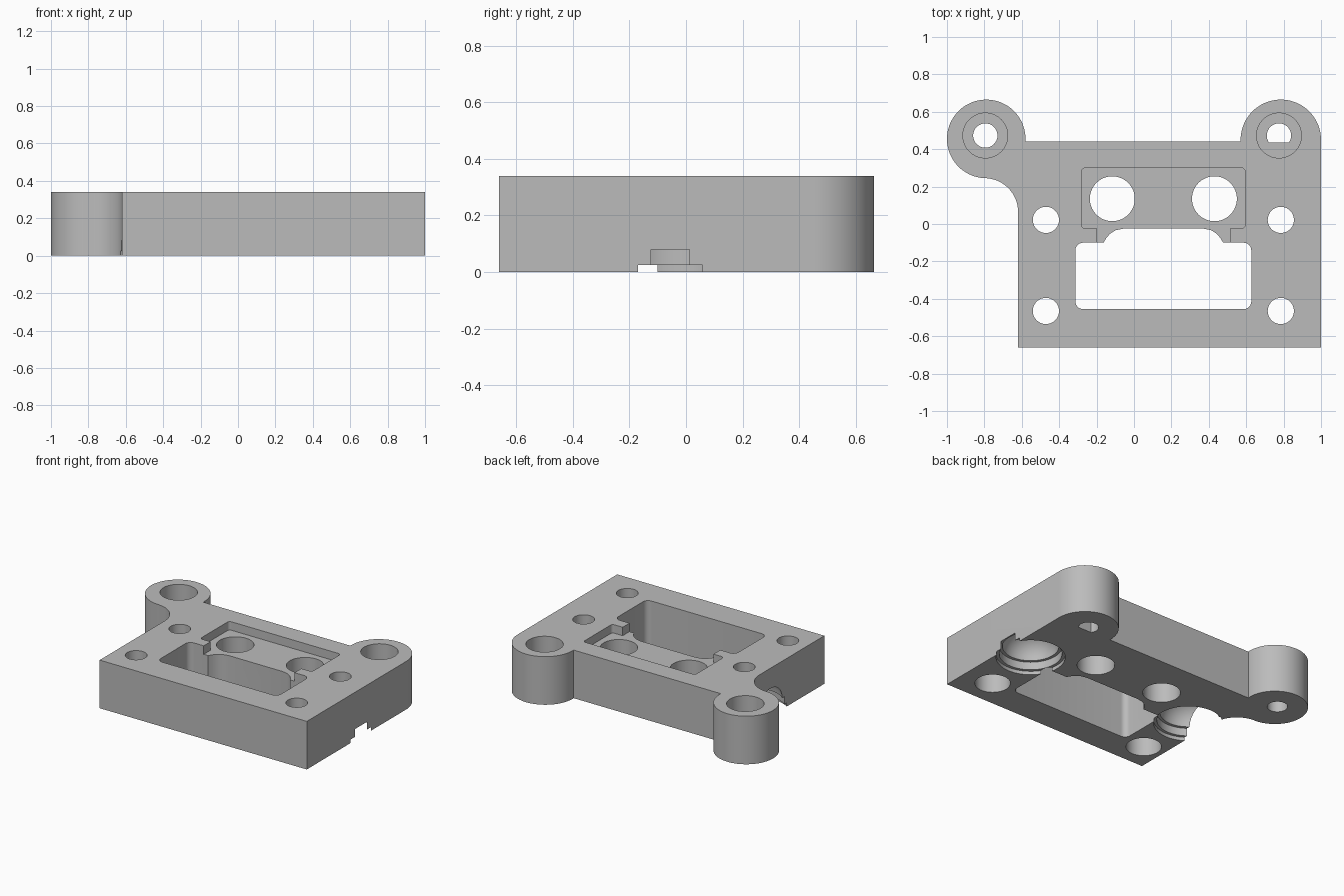
import bpy, bmesh
from math import cos, sin, radians

if "Cube" in bpy.data.objects:
    bpy.data.objects.remove(bpy.data.objects["Cube"], do_unlink=True)

H = 0.34      # plate thickness
MID = 0.157   # symmetry line of the window and screw pattern
E = 0.02      # cutter overshoot

grey = bpy.data.materials.new("plain grey")
grey.use_nodes = True
grey.diffuse_color = (0.5, 0.5, 0.5, 1)
grey.node_tree.nodes["Principled BSDF"].inputs["Base Color"].default_value = (0.5, 0.5, 0.5, 1)


def arc(x, y, r, a, b, n=24):
    angles = [radians(a + (b - a) * i / n) for i in range(n + 1)]
    return [(x + r * cos(t), y + r * sin(t)) for t in angles]


def stack(name, rings):
    """Solid from matching closed rings listed from bottom to top."""
    bm = bmesh.new()
    loops = [[bm.verts.new(p) for p in ring] for ring in rings]
    n = len(loops[0])
    bm.faces.new(loops[0][::-1])
    bm.faces.new(loops[-1])
    for lo, hi in zip(loops, loops[1:]):
        for i in range(n):
            j = (i + 1) % n
            bm.faces.new((lo[i], lo[j], hi[j], hi[i]))
    bmesh.ops.recalc_face_normals(bm, faces=bm.faces)
    mesh = bpy.data.meshes.new(name)
    bm.to_mesh(mesh)
    bm.free()
    ob = bpy.data.objects.new(name, mesh)
    bpy.context.collection.objects.link(ob)
    mesh.materials.append(grey)
    return ob


def prism(name, outline, z0, z1):
    return stack(name, [[(x, y, z) for x, y in outline] for z in (z0, z1)])


def lathe(name, x, y, profile, n=64):
    return stack(name, [[(px, py, z) for px, py in arc(x, y, r, 0, 360, n)[:-1]]
                        for r, z in profile])


def rounded(x0, x1, y0, y1, r):
    return (arc(x1 - r, y0 + r, r, -90, 0, 6) + arc(x1 - r, y1 - r, r, 0, 90, 6)
            + arc(x0 + r, y1 - r, r, 90, 180, 6) + arc(x0 + r, y0 + r, r, 180, 270, 6))


# Plate with two ears and a concave blend under the right ear
outline = [(-0.62, -0.66), (1, -0.66)]
outline += arc(0.785, 0.45, 0.215, 0, 180, 40) + [(0.57, 0.44)]
outline += arc(-0.79, 0.455, 0.21, -4, 270, 60)
outline += arc(-0.80, 0.065, 0.18, 85, 0, 24)
plate = prism("mounting_plate", outline, 0, H)


def cut(cutter):
    mod = plate.modifiers.new("cut", "BOOLEAN")
    mod.operation = "DIFFERENCE"
    mod.solver = "EXACT"
    mod.object = cutter
    bpy.context.view_layer.objects.active = plate
    bpy.ops.object.modifier_apply(modifier=mod.name)
    bpy.data.objects.remove(cutter, do_unlink=True)


# Central window, wider at the front with a curved shoulder at the back
half = arc(0.43, -0.415, 0.04, -90, 0, 6) + arc(0.43, -0.14, 0.04, 0, 90, 6)
half += [(0.32, -0.10), (0.305, -0.075), (0.285, -0.052), (0.255, -0.033), (0.21, -0.024)]
window = [(MID + x, y) for x, y in half] + [(MID - x, y) for x, y in half[::-1]]
cut(prism("window_cutter", window, -E, H + E))

# Shallow recess on top, with a narrower run into the window
cut(prism("recess_cutter", rounded(MID - 0.437, MID + 0.437, -0.024, 0.30, 0.02), H - 0.06, H + E))
cut(prism("recess_run_cutter", rounded(MID - 0.355, MID + 0.355, -0.13, 0.05, 0.001), H - 0.06, H + E))

for side in (-1, 1):
    # Large round holes in the recess
    cut(lathe("large_hole_cutter", MID + side * 0.273, 0.135, [(0.12, -E), (0.12, H + E)]))
    x = MID + side * 0.628
    # Front screw holes, counterbored from below
    cut(lathe("front_screw_cutter", x, -0.465,
              [(0.113, -E), (0.113, 0.18), (0.07, 0.18), (0.07, H + E)]))
    # Rear screw holes
    cut(lathe("rear_screw_cutter", x, 0.022, [(0.07, -E), (0.07, H + E)]))
    # Stepped domed sockets underneath
    dome = [(0.18 * cos(radians(a)), 0.08 + 0.16 * sin(radians(a))) for a in range(0, 86, 10)]
    cut(lathe("socket_cutter", MID + side * 0.655, -0.056,
              [(0.22, -E), (0.22, 0.025), (0.20, 0.025), (0.20, 0.08)] + dome))

# Ear counterbores and bolt holes; the left bolt hole has a flat side
for x, start in ((-0.795, -90), (0.775, -36)):
    cut(lathe("ear_counterbore_cutter", x, 0.473, [(0.12, H - 0.12), (0.12, H + E)]))
    bolt = arc(x, 0.473, 0.065, start, 180 - start - (start == -90) * 8, 40)
    cut(prism("ear_bolt_cutter", bolt, -E, H - 0.1))

bpy.ops.object.select_all(action="DESELECT")
plate.select_set(True)
bpy.context.view_layer.objects.active = plate
bpy.ops.object.shade_smooth_by_angle(angle=radians(30))
